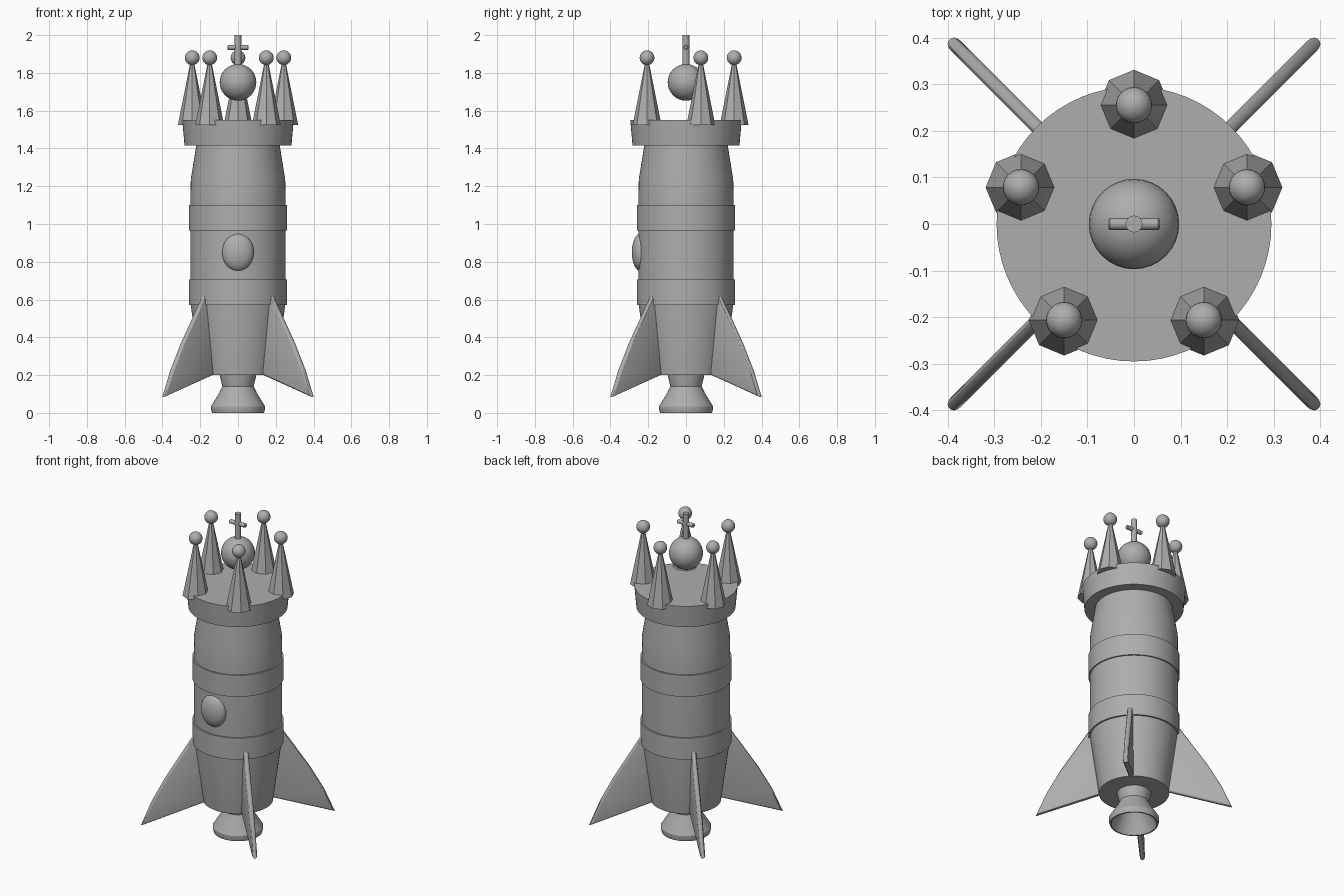
import bpy, bmesh, math
from mathutils import Matrix, Vector

if "Cube" in bpy.data.objects:
    bpy.data.objects.remove(bpy.data.objects["Cube"])

grey = bpy.data.materials.new("plain_grey")
grey.diffuse_color = (0.42, 0.42, 0.42, 1)
grey.use_nodes = True
grey.node_tree.nodes["Principled BSDF"].inputs["Base Color"].default_value = grey.diffuse_color


def finish(name, bm, smooth=True):
    bmesh.ops.recalc_face_normals(bm, faces=bm.faces)
    me = bpy.data.meshes.new(name)
    bm.to_mesh(me)
    bm.free()
    ob = bpy.data.objects.new(name, me)
    bpy.context.collection.objects.link(ob)
    me.materials.append(grey)
    if smooth:
        bpy.ops.object.select_all(action='DESELECT')
        ob.select_set(True)
        bpy.context.view_layer.objects.active = ob
        bpy.ops.object.shade_smooth_by_angle(angle=math.radians(30))
    return ob


def lathe(name, profile, n=64):
    # spin a (radius, z) profile that starts and ends on the axis
    bm = bmesh.new()
    vs = [bm.verts.new((r, 0, z)) for r, z in profile]
    es = [bm.edges.new(p) for p in zip(vs, vs[1:])]
    bmesh.ops.spin(bm, geom=vs + es, cent=(0, 0, 0), axis=(0, 0, 1),
                   angle=math.tau, steps=n, use_duplicate=False)
    bmesh.ops.remove_doubles(bm, verts=bm.verts, dist=1e-5)
    return finish(name, bm)


def ball(name, loc, size, u=32, v=16):
    bm = bmesh.new()
    bmesh.ops.create_uvsphere(bm, u_segments=u, v_segments=v, radius=1,
                              matrix=Matrix.LocRotScale(Vector(loc), None, Vector(size)))
    return finish(name, bm)


# body, bands and collar
lathe("body", [(0, 0.2), (0.2, 0.2), (0.25, 0.57), (0.252, 0.7), (0.252, 1.1),
               (0.25, 1.235), (0.222, 1.41), (0.22, 1.45), (0, 1.45)])
for name, z0, z1 in (("lower_band", 0.57, 0.705), ("upper_band", 0.965, 1.10)):
    lathe(name, [(0, z0), (0.26, z0), (0.26, z1), (0, z1)])
lathe("collar", [(0, 1.415), (0.283, 1.415), (0.295, 1.55), (0, 1.55)])

# hollow engine nozzle
lathe("nozzle", [(0, 0.22), (0.1, 0.22), (0.095, 0.19), (0.083, 0.14), (0.1, 0.105),
                 (0.143, 0.035), (0.143, 0.02), (0.138, 0.0), (0.13, 0.0),
                 (0.09, 0.09), (0.065, 0.13), (0, 0.13)])

# domed window on the front
ball("window", (0, -0.24, 0.85), (0.084, 0.047, 0.1))

# four rounded fins on the diagonals
outline = [(0.215, 0.635), (0.245, 0.64), (0.42, 0.37), (0.5, 0.225), (0.56, 0.083), (0.18, 0.205)]
for i in range(4):
    bm = bmesh.new()
    face = bm.faces.new([bm.verts.new((r, -0.015, z)) for r, z in outline])
    ext = bmesh.ops.extrude_face_region(bm, geom=[face], use_keep_orig=True)["geom"]
    bmesh.ops.translate(bm, vec=(0, 0.03, 0),
                        verts=[g for g in ext if isinstance(g, bmesh.types.BMVert)])
    rims = [e for e in bm.edges if abs(e.verts[0].co.y - e.verts[1].co.y) < 1e-6]
    bmesh.ops.recalc_face_normals(bm, faces=bm.faces)
    bmesh.ops.bevel(bm, geom=rims, offset=0.012, segments=3, profile=0.5, affect='EDGES')
    bm.transform(Matrix.Rotation(math.radians(45 + 90 * i), 4, 'Z'))
    finish("fin_%d" % (i + 1), bm)

# five faceted spires, each with a ball on top
for i in range(5):
    a = math.radians(90 + 72 * i)
    x, y = 0.255 * math.cos(a), 0.255 * math.sin(a)
    bm = bmesh.new()
    bmesh.ops.create_cone(bm, cap_ends=True, segments=8, radius1=0.076, radius2=0.008,
                          depth=0.34, matrix=Matrix.Translation((x, y, 1.695)))
    finish("spire_%d" % (i + 1), bm, smooth=False)
    ball("spire_ball_%d" % (i + 1), (x, y, 1.88), (0.039,) * 3, 24, 12)

# central orb with a cross
ball("orb", (0, 0, 1.75), (0.097,) * 3)
lathe("cross_post", [(0, 1.8), (0.018, 1.8), (0.018, 2.0), (0, 2.0)], 24)
bar = lathe("cross_bar", [(0, -0.056), (0.009, -0.056), (0.013, -0.052),
                          (0.013, 0.052), (0.009, 0.056), (0, 0.056)], 16)
bar.data.transform(Matrix.Translation((0, 0, 1.935)) @ Matrix.Rotation(math.pi / 2, 4, 'Y'))
